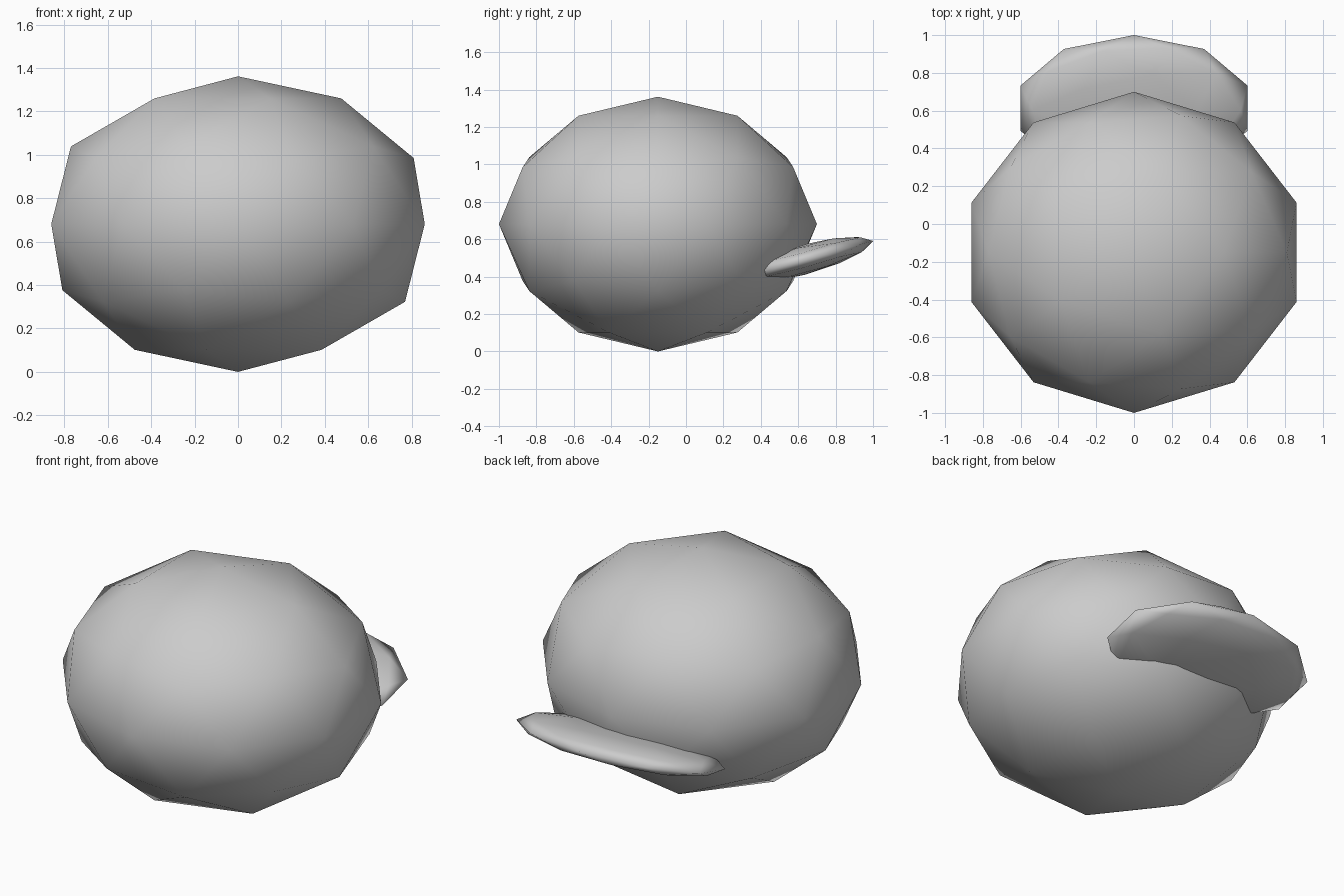
import bpy
from math import radians

if "Cube" in bpy.data.objects:
    bpy.data.objects.remove(bpy.data.objects["Cube"])


def ellipsoid(name, location, scale, tilt=0.0):
    """Low-poly icosphere, stretched, tilted about x and smooth shaded."""
    bpy.ops.mesh.primitive_ico_sphere_add(subdivisions=2, radius=1.0, location=location)
    obj = bpy.context.object
    obj.name = name
    obj.scale = scale
    obj.rotation_euler = (radians(tilt), 0, 0)
    bpy.ops.object.transform_apply(location=False, rotation=True, scale=True)
    bpy.ops.object.shade_smooth()
    return obj


# Round main body
ellipsoid("body", (0, -0.15, 0.681), (0.905, 0.85, 0.681))

# Flat paddle at the back, tipped upward
ellipsoid("tail", (0, 0.613, 0.487), (0.632, 0.401, 0.08), tilt=15)
